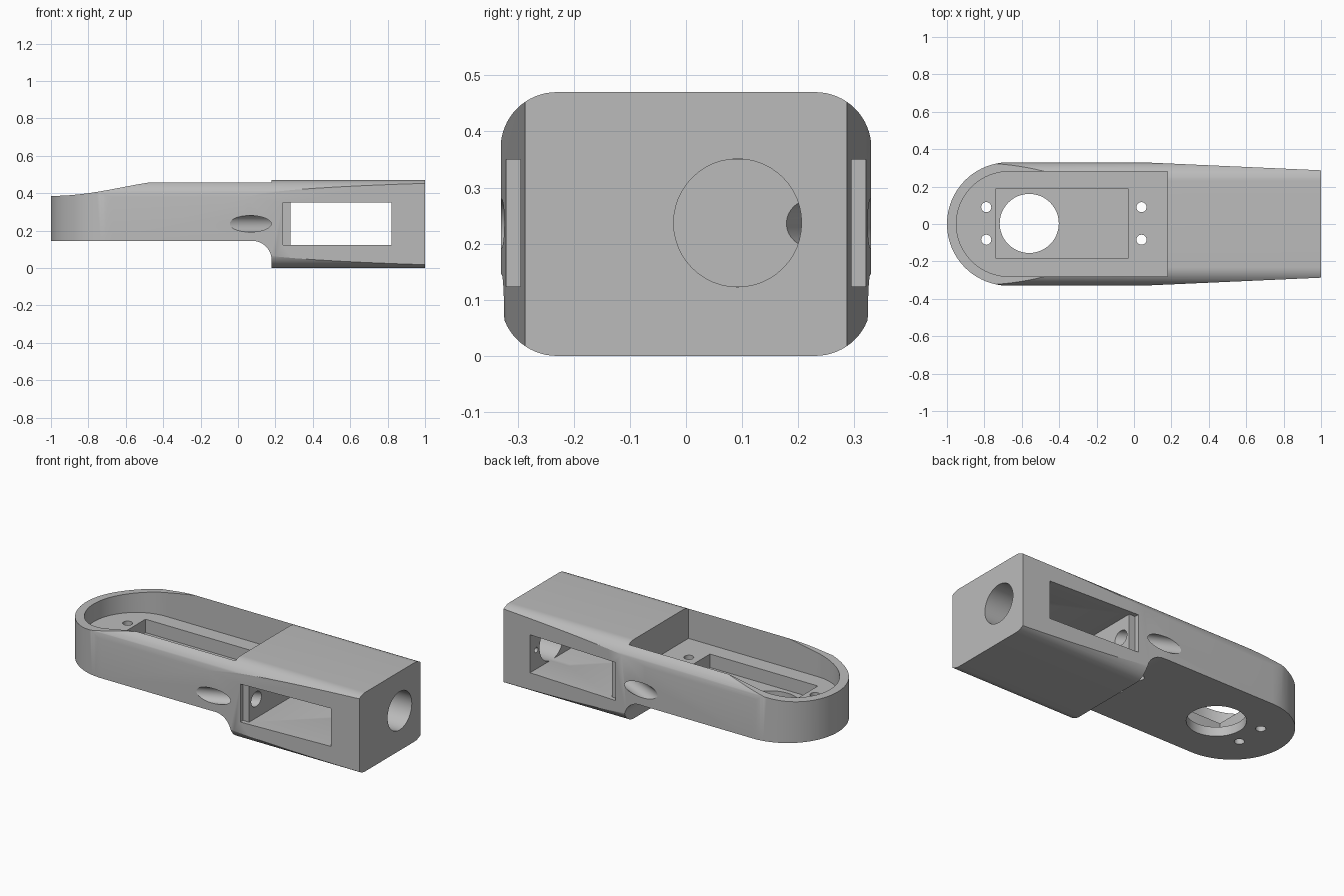
import bpy, bmesh, math
from mathutils import Vector

old = bpy.data.objects.get("Cube")
if old:
    bpy.data.objects.remove(old, do_unlink=True)

grey = bpy.data.materials.new("plain grey")
grey.use_nodes = True
colour = (0.5, 0.5, 0.5, 1)
grey.diffuse_color = colour
grey.node_tree.nodes["Principled BSDF"].inputs["Base Color"].default_value = colour


def arc(cx, cy, r, a0, a1, n=16):
    """Points along a circular arc, angles in degrees."""
    angles = [math.radians(a0 + (a1 - a0) * i / n) for i in range(n + 1)]
    return [(cx + r * math.cos(a), cy + r * math.sin(a)) for a in angles]


def prism(name, outline, axis, lo, hi):
    """Extrude a closed 2D outline along x, y or z."""
    place = {"x": lambda a, b, t: (t, a, b),
             "y": lambda a, b, t: (a, t, b),
             "z": lambda a, b, t: (a, b, t)}[axis]
    bm = bmesh.new()
    face = bm.faces.new([bm.verts.new(place(a, b, lo)) for a, b in outline])
    out = bmesh.ops.extrude_face_region(bm, geom=[face])
    moved = [v for v in out["geom"] if isinstance(v, bmesh.types.BMVert)]
    bmesh.ops.translate(bm, verts=moved, vec=Vector(place(0, 0, hi - lo)))
    bmesh.ops.recalc_face_normals(bm, faces=bm.faces)
    mesh = bpy.data.meshes.new(name)
    bm.to_mesh(mesh)
    bm.free()
    mesh.materials.append(grey)
    obj = bpy.data.objects.new(name, mesh)
    bpy.context.collection.objects.link(obj)
    return obj


def circle(cx, cy, r, n=48):
    return arc(cx, cy, r, 0, 360, n)[:-1]


def rect(x0, x1, y0, y1):
    return [(x0, y0), (x1, y0), (x1, y1), (x0, y1)]


def combine(body, tool, operation="DIFFERENCE"):
    """Apply a boolean and discard its helper."""
    tool.hide_render = True
    mod = body.modifiers.new(tool.name, "BOOLEAN")
    mod.operation, mod.solver, mod.object = operation, "EXACT", tool
    bpy.context.view_layer.objects.active = body
    bpy.ops.object.modifier_apply(modifier=mod.name)
    bpy.data.objects.remove(tool, do_unlink=True)


# Plan outline: round nose and tapered square end
half = 0.33
plan = arc(-0.67, 0, half, 90, 270, 48) + [(0.04, -half), (1, -0.287), (1, 0.287), (0.04, half)]
body = prism("arm_housing", plan, "z", -0.1, 0.6)

# Rounded cross-section along the length
r, w, top = 0.1, 0.3305, 0.47
section = (arc(w - r, top - r, r, 0, 90) + arc(r - w, top - r, r, 90, 180)
           + arc(r - w, r, r, 180, 270) + arc(w - r, r, r, 270, 360))
combine(body, prism("section", section, "x", -1.2, 1.2), "INTERSECT")

# Side profile: sloping nose rim, step to the block, filleted underside
slope = []
for i in range(17):
    t = i / 16
    rise = t ** 2 * (1.55 - 0.55 * t ** 2)
    slope.append((-1 + 0.55 * t, 0.385 + 0.075 * rise))
profile = ([(-1.2, 0.145), (-1.2, 0.385)] + slope + [(0.18, 0.46), (0.18, 0.7), (1.2, 0.7),
           (1.2, -0.2), (0.18, -0.2)] + arc(0.07, 0.04, 0.105, 0, 90, 12))
profile[-13:] = [(min(x + 0.005, 0.18), z) for x, z in profile[-13:]]
combine(body, prism("profile", profile, "y", -0.6, 0.6), "INTERSECT")

# Tray with round end, deeper well, round opening and screw holes
tray = arc(-0.67, 0, 0.28, 90, 270, 40) + [(0.18, -0.28), (0.18, 0.28)]
combine(body, prism("tray", tray, "z", 0.28, 0.7))
combine(body, prism("well", rect(-0.74, -0.03, -0.183, 0.187), "z", 0.2, 0.4))
combine(body, prism("round_opening", circle(-0.56, 0.003, 0.158), "z", -0.1, 0.25))
for x in (-0.79, 0.04):
    for y in (-0.084, 0.09):
        combine(body, prism("screw_hole", circle(x, y, 0.027, 24), "z", -0.1, 0.35))

# Through window with shallow outer steps at its inner end
window = [(0.24, -0.5), (0.82, -0.5), (0.82, 0.5), (0.24, 0.5),
          (0.24, 0.295), (0.28, 0.295), (0.28, -0.295), (0.24, -0.295)]
combine(body, prism("window", window, "z", 0.124, 0.35))

# Shaft hole in the end wall and small fixing holes beside it
combine(body, prism("shaft_hole", circle(0.092, 0.237, 0.114), "x", 0.7, 1.2))
for y in (-0.053, 0.237):
    combine(body, prism("fixing_hole", circle(y, 0.237, 0.016, 16), "x", 0.75, 0.92))

# Slanted cable grooves running into the window on both sides
for side in (-1, 1):
    groove = prism("cable_groove", circle(0, 0, 0.044, 32), "x", -0.3, 0.33)
    groove.location = (0.06, side * half, 0.236)
    groove.rotation_euler.z = -side * math.radians(25)
    bpy.context.view_layer.update()
    combine(body, groove)

# Smooth curved walls, crisp edges
bpy.ops.object.select_all(action="DESELECT")
body.select_set(True)
bpy.context.view_layer.objects.active = body
bpy.ops.object.shade_smooth_by_angle(angle=math.radians(25))
